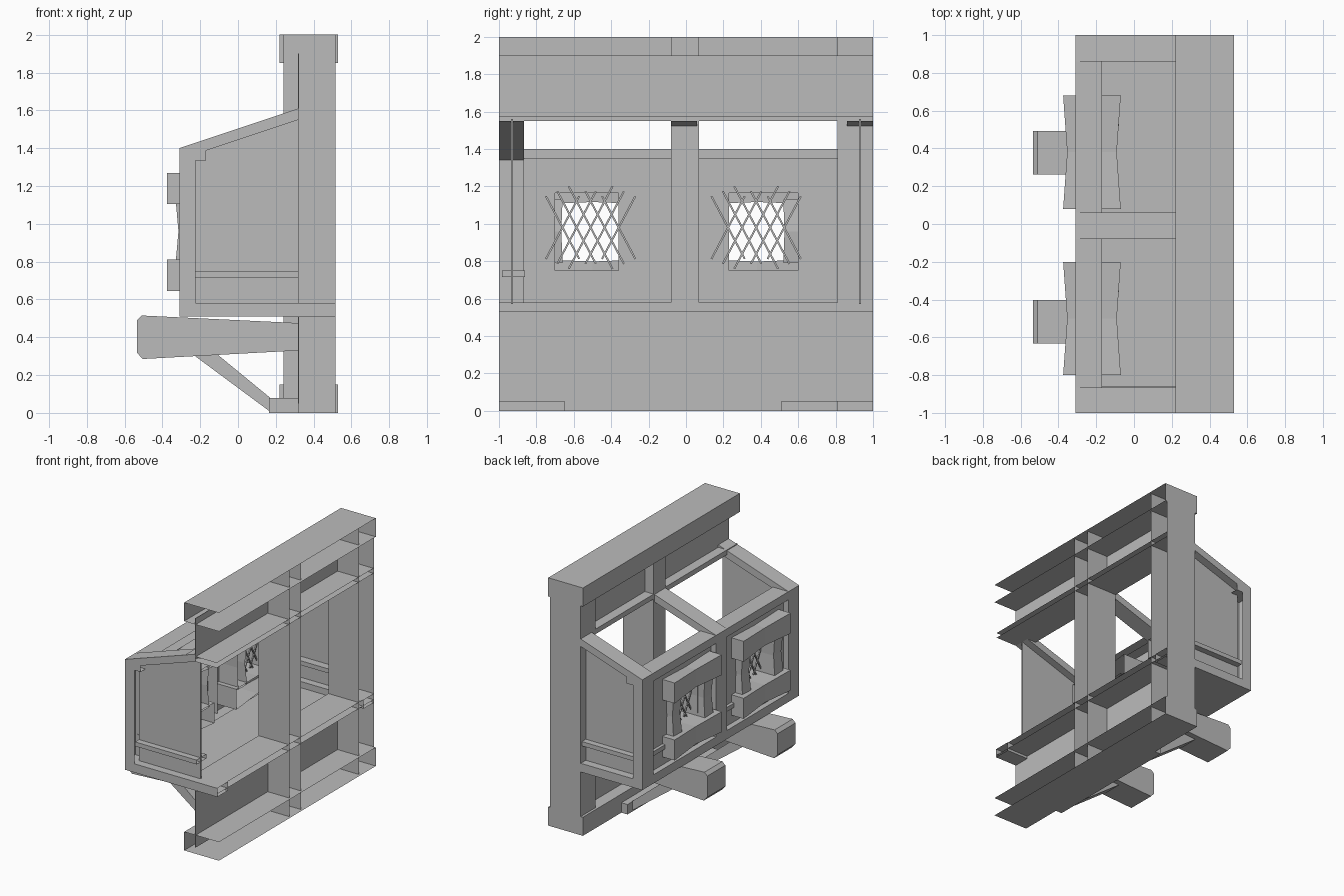
import bpy, bmesh, math
from mathutils import Matrix, Vector

cube = bpy.data.objects.get("Cube")
if cube:
    bpy.data.objects.remove(cube, do_unlink=True)

GREY = (0.5, 0.5, 0.5, 1.0)
stone = bpy.data.materials.new("plain grey")
stone.use_nodes = True
stone.diffuse_color = GREY
stone.node_tree.nodes["Principled BSDF"].inputs["Base Color"].default_value = GREY


def finish(name, bm, open_back=False, open_near=False):
    """Turn a bmesh into an object, optionally removing its +x or -y faces."""
    bmesh.ops.recalc_face_normals(bm, faces=bm.faces[:])
    doomed = [f for f in bm.faces if (open_back and f.normal.x > 0.7)
              or (open_near and f.normal.y < -0.9)]
    bmesh.ops.delete(bm, geom=doomed, context='FACES')
    mesh = bpy.data.meshes.new(name)
    bm.to_mesh(mesh)
    bm.free()
    mesh.materials.append(stone)
    obj = bpy.data.objects.new(name, mesh)
    bpy.context.collection.objects.link(obj)
    return obj


def box(name, x, y, z, **opts):
    bm = bmesh.new()
    bmesh.ops.create_cube(bm, size=1)
    for v in bm.verts:
        v.co = Vector([(a + b) / 2 + c * (b - a) for (a, b), c in zip((x, y, z), v.co)])
    return finish(name, bm, **opts)


def prism(name, profile, y, **opts):
    """Extrude an x-z outline between two y positions."""
    bm = bmesh.new()
    face = bm.faces.new([bm.verts.new((px, y[0], pz)) for px, pz in profile])
    grown = bmesh.ops.extrude_face_region(bm, geom=[face])
    for v in grown["geom"]:
        if isinstance(v, bmesh.types.BMVert):
            v.co.y = y[1]
    return finish(name, bm, **opts)


def waisted(name, x, y, z, axis, pinch):
    """Box along an axis whose middle ring is pinched in, open at the back."""
    bm = bmesh.new()
    bmesh.ops.create_cube(bm, size=1)
    along = Vector((0, 0, 0))
    along[axis] = 1
    bmesh.ops.bisect_plane(bm, geom=bm.verts[:] + bm.edges[:] + bm.faces[:],
                           plane_co=(0, 0, 0), plane_no=along)
    for v in bm.verts:
        s = pinch if abs(v.co[axis]) < 0.1 else 1
        v.co = Vector([(a + b) / 2 + c * (b - a) * (1 if i == axis else s)
                       for i, ((a, b), c) in enumerate(zip((x, y, z), v.co))])
    return finish(name, bm, open_back=True)


# Outer frame: hollow channels open to the rear
FULL = (-1, 1)
for name, z in (("top_beam", (1.85, 2)), ("bottom_beam", (0, 0.15))):
    box(name, (0.22, 0.53), FULL, z, open_back=True, open_near=True)
for name, z in (("lintel", (1.55, 1.59)), ("sill", (0.53, 0.58))):
    box(name, (0.24, 0.51), FULL, z, open_back=True, open_near=True)
for name, y in (("end_post", (0.81, 1)), ("centre_post", (-0.08, 0.07))):
    box(name, (0.24, 0.515), y, (0, 2), open_back=True)

# Infill walls above and below the opening
for name, z in (("upper_wall", (1.57, 1.9)), ("lower_wall", (0.05, 0.53))):
    box(name, (0.318, 0.322), FULL, z)

# Bay floor and its edge beams
box("bay_floor", (-0.3, 0.32), (-0.98, 0.98), (0.515, 0.53))
box("bay_front_sill", (-0.31, -0.17), FULL, (0.51, 0.58), open_back=True)
box("bay_top_rail", (-0.31, -0.17), FULL, (1.335, 1.4), open_back=True)

# Rafters and front uprights
rafter = [(-0.31, 1.40), (0.32, 1.61), (0.32, 1.55), (-0.31, 1.34)]
for name, y in (("right", (-1, -0.865)), ("middle", (-0.08, 0.06)), ("left", (0.86, 1))):
    prism(name + "_rafter", rafter, y, open_back=True)
    box(name + "_upright", (-0.31, -0.225), y, (0.51, 1.4), open_back=True)

# Side walls: recessed panel, base beam and low rail
panel = [(-0.23, 0.57), (0.32, 0.57), (0.32, 1.56), (-0.23, 1.38)]
for side in (-1, 1):
    def span(a, b):
        return tuple(sorted((side * a, side * b)))
    prism("side_panel", panel, span(0.925, 0.935))
    box("side_sill", (-0.31, 0.515), span(0.865, 1), (0.51, 0.58), open_back=True)
    box("side_rail", (-0.23, 0.32), span(0.86, 0.985), (0.715, 0.75), open_back=True)

# Window bays: recessed panel with a hole, chunky surround and lattice
BAYS = (
    ("right", (-0.87, -0.08), (-0.70, -0.36), (-0.80, -0.20), (-0.66, -0.36)),
    ("left", (0.06, 0.86), (0.23, 0.60), (0.08, 0.68), (0.23, 0.52)),
)
for side, wall, hole, bar, gap in BAYS:
    skin = (-0.265, -0.255)
    box(side + "_panel_low", skin, wall, (0.57, 0.75))
    box(side + "_panel_high", skin, wall, (1.165, 1.35))
    box(side + "_panel_a", skin, (wall[0], hole[0]), (0.75, 1.165))
    box(side + "_panel_b", skin, (hole[1], wall[1]), (0.75, 1.165))
    box(side + "_panel_rail", (-0.29, -0.25), wall, (0.715, 0.75))
    for part, z in (("lintel", (1.105, 1.27)), ("ledge", (0.645, 0.81))):
        waisted(side + "_window_" + part, (-0.375, -0.07), bar, z, 1, 0.86)
    for y in ((gap[0] - 0.11, gap[0]), (gap[1], gap[1] + 0.11)):
        waisted(side + "_window_jamb", (-0.33, -0.08), y, (0.79, 1.13), 2, 0.88)
    # Crossed lattice bars
    centre = sum(gap) / 2
    for lean in (-1, 1):
        for k in range(-2, 3):
            half = 0.25 - 0.03 * abs(k)
            strip = box(side + "_lattice", (-0.005, 0.005), (-0.005, 0.005), (-half, half))
            strip.matrix_world = (Matrix.Translation((-0.2, centre + k * 0.075, 0.98))
                                  @ Matrix.Rotation(lean * math.radians(28), 4, 'X'))

# Cantilever beams with braces down to a ledger
beam = [(-0.535, 0.32), (-0.535, 0.49), (-0.51, 0.515), (0.32, 0.475),
        (0.32, 0.33), (-0.505, 0.285)]
brace = [(-0.24, 0.31), (-0.11, 0.31), (0.17, 0.08), (0.32, 0.08), (0.32, 0), (0.165, 0.01)]
for side, mid in (("right", -0.517), ("left", 0.378)):
    prism(side + "_support_beam", beam, (mid - 0.115, mid + 0.115))
    prism(side + "_brace", brace, (mid - 0.07, mid + 0.07))
box("brace_ledger", (0.165, 0.32), (-0.65, 0.51), (0, 0.08))
